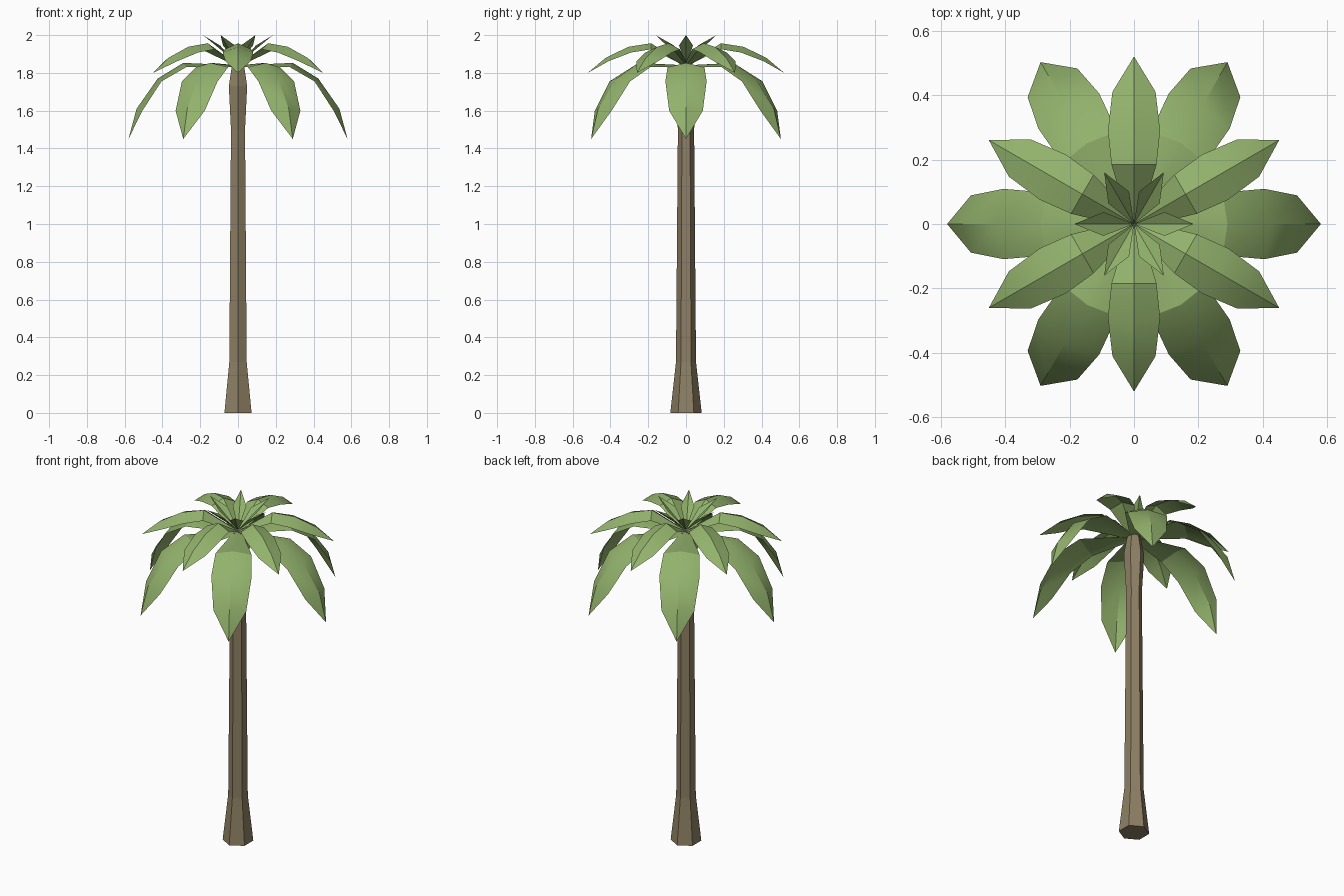
import bpy, bmesh, math
from mathutils import Matrix

if "Cube" in bpy.data.objects:
    bpy.data.objects.remove(bpy.data.objects["Cube"])


def material(name, rgb):
    m = bpy.data.materials.new(name)
    m.diffuse_color = (*rgb, 1.0)
    m.use_nodes = True
    m.node_tree.nodes["Principled BSDF"].inputs["Base Color"].default_value = m.diffuse_color
    return m


GREEN = material("leaf green", (0.29, 0.445, 0.15))
BROWN = material("bark brown", (0.27, 0.215, 0.127))


def finish(bm, name, mat, angle):
    me = bpy.data.meshes.new(name)
    bm.to_mesh(me)
    bm.free()
    me.materials.append(mat)
    ob = bpy.data.objects.new(name, me)
    bpy.context.collection.objects.link(ob)
    if angle:
        bpy.ops.object.select_all(action='DESELECT')
        ob.select_set(True)
        bpy.context.view_layer.objects.active = ob
        bpy.ops.object.shade_smooth_by_angle(angle=math.radians(angle))
    return ob


# Trunk: stacked hexagons, flared foot and a swelling below the crown
def trunk(profile, sides=6):
    bm = bmesh.new()
    rings = []
    for z, r in profile:
        rings.append([bm.verts.new((r * math.cos(a), r * math.sin(a), z))
                      for a in (math.pi / 2 + i * math.tau / sides for i in range(sides))])
    for lo, hi in zip(rings, rings[1:]):
        for i in range(sides):
            j = (i + 1) % sides
            bm.faces.new((lo[i], lo[j], hi[j], hi[i]))
    bm.faces.new(rings[0][::-1])
    bm.faces.new(rings[-1])
    finish(bm, "trunk", BROWN, 0)


# Frond: folded leaf; stations are (ridge r, ridge z, edge r, edge z, half width)
def frond(name, stations, angle):
    bm = bmesh.new()
    rows = []
    for r, z, er, ez, w in stations:
        mid = bm.verts.new((r, 0, z))
        rows.append((bm.verts.new((er, -w, ez)), mid, bm.verts.new((er, w, ez)))
                    if w else (mid, mid, mid))
    for a, b in zip(rows, rows[1:]):
        for k in (0, 1):
            loop = (a[k], b[k], b[k + 1], a[k + 1])
            bm.faces.new(list(dict.fromkeys(loop)))
    bmesh.ops.transform(bm, matrix=Matrix.Rotation(math.radians(angle), 4, 'Z'), verts=bm.verts)
    finish(bm, name, GREEN, 30)


LOWER = [(0.0, 1.84, 0.0, 1.835, 0.02),
         (0.29, 1.853, 0.275, 1.83, 0.098),
         (0.425, 1.77, 0.405, 1.755, 0.109),
         (0.537, 1.61, 0.506, 1.60, 0.089),
         (0.58, 1.45, 0, 0, 0)]
MIDDLE = [(0.0, 1.84, 0.0, 1.835, 0.015),
          (0.185, 1.957, 0.185, 1.925, 0.07),
          (0.305, 1.938, 0.29, 1.908, 0.081),
          (0.425, 1.88, 0.41, 1.862, 0.067),
          (0.52, 1.80, 0, 0, 0)]
UPPER = [(0.0, 1.845, 0, 0, 0),
         (0.10, 1.93, 0.095, 1.945, 0.037),
         (0.185, 2.0, 0, 0, 0)]

trunk([(0, 0.083), (0.27, 0.053), (1.5, 0.043), (1.73, 0.056), (1.84, 0.037)])

# Crown: three tiers of six fronds, the middle tier turned between the others
for tier, shape, turn in (("lower", LOWER, 0), ("middle", MIDDLE, 30), ("upper", UPPER, 0)):
    for i in range(6):
        frond(f"{tier}_frond_{i + 1}", shape, turn + 60 * i)
